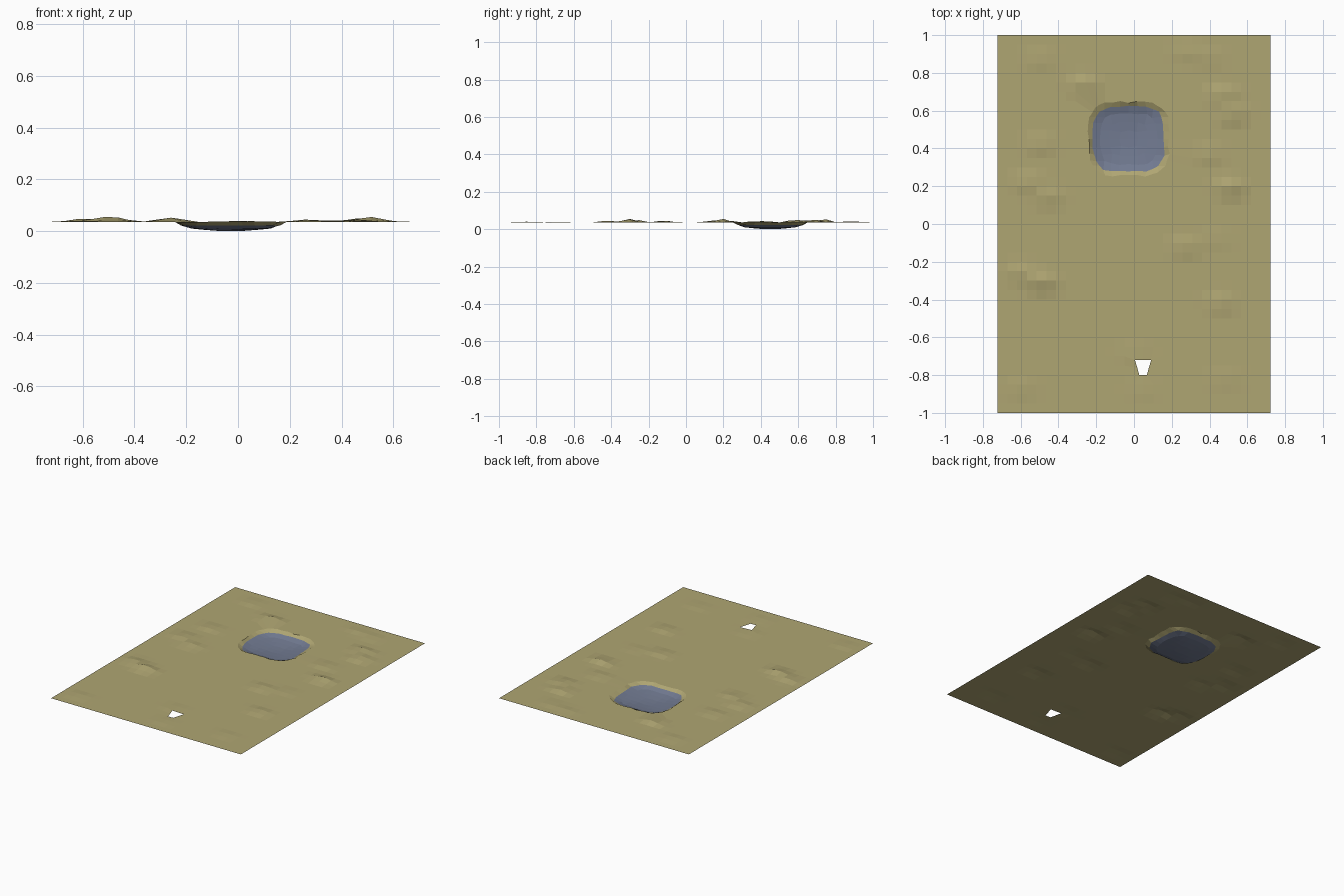
import bpy, bmesh, random
from math import atan2, cos, sin, exp

if "Cube" in bpy.data.objects:
    bpy.data.objects.remove(bpy.data.objects["Cube"])

random.seed(4)
NX, NY = 28, 40            # ground grid cells
W, L, Z0 = 1.444, 2.0, 0.036
PI, PJ = 14, 29            # grid vertex at the pond centre
HI, HJ = 15, 5             # grid vertex at the centre of the hole

# low mounds: x, y, height
MOUNDS = [(-0.5, 0.87, .006), (-0.26, 0.73, .02), (0.47, 0.68, .017), (0.52, 0.58, .016),
          (0.28, 0.91, .006), (0.4, 0.88, .005), (0.4, 0.37, .008), (-0.5, 0.42, .009),
          (-0.56, 0.22, .012), (-0.46, 0.14, .011), (0.51, 0.19, .02), (0.27, -0.12, .011),
          (0.43, -0.08, .004), (-0.59, -0.26, .014), (-0.49, -0.31, .021), (0.46, -0.42, .011),
          (0.0, -0.68, .004), (0.05, -0.88, .003), (-0.6, -0.87, .005), (0.48, -0.82, .004)]

# pond rings from centre outwards: half width, half depth, z
RINGS = [(0, 0, 0), (.05, .045, .001), (.10, .09, .005), (.15, .135, .010),
         (.188, .172, .022), (.212, .195, Z0)]


def ring_of(i, j):
    return max(abs(i - PI), abs(j - PJ))


def point(i, j):
    x, y = -W / 2 + W * i / NX, -L / 2 + L * j / NY
    k = ring_of(i, j)
    if k < len(RINGS):                       # rounded-square bowl
        rx, ry, z = RINGS[k]
        a = atan2(j - PJ, i - PI)
        r = (cos(a) ** 4 + sin(a) ** 4) ** -0.25 if k else 0
        wob = 1 + random.uniform(-.03, .03)
        return (-0.028 + rx * r * cos(a) * wob, 0.45 + ry * r * sin(a) * wob, z)
    z = Z0
    for mx, my, h in MOUNDS:
        g = exp(-((x - mx) / .065) ** 2 - ((y - my) / .042) ** 2)
        if g > .06:
            z += h * g
    if max(abs(i - HI), abs(j - HJ)) <= 1:   # trapezoid hole rim
        half = {4: .02, 5: .031, 6: .043}[j]
        x, y = .048 + half * (i - HI), -.76 + .04 * (j - HJ)
    return (x, y, z)


pts = {(i, j): point(i, j) for i in range(NX + 1) for j in range(NY + 1)}


def build(name, color, keep):
    bm = bmesh.new()
    verts = {}
    for i in range(NX):
        for j in range(NY):
            if keep(i, j):
                quad = [(i, j), (i + 1, j), (i + 1, j + 1), (i, j + 1)]
                for q in quad:
                    if q not in verts:
                        verts[q] = bm.verts.new(pts[q])
                bm.faces.new([verts[q] for q in quad])
    me = bpy.data.meshes.new(name)
    bm.to_mesh(me)
    bm.free()
    mat = bpy.data.materials.new(name + "_color")
    mat.diffuse_color = color
    mat.use_nodes = True
    mat.node_tree.nodes["Principled BSDF"].inputs["Base Color"].default_value = mat.diffuse_color
    me.materials.append(mat)
    bpy.context.collection.objects.link(bpy.data.objects.new(name, me))


def in_pond(i, j):
    return PI - 4 <= i < PI + 4 and PJ - 4 <= j < PJ + 4


def in_hole(i, j):
    return HI - 1 <= i < HI + 1 and HJ - 1 <= j < HJ + 1


# sandy ground with mounds, pond bank and hole
build("ground", (0.43, 0.38, 0.17, 1), lambda i, j: not in_pond(i, j) and not in_hole(i, j))
# blue pond bowl
build("pond", (0.17, 0.20, 0.29, 1), in_pond)
